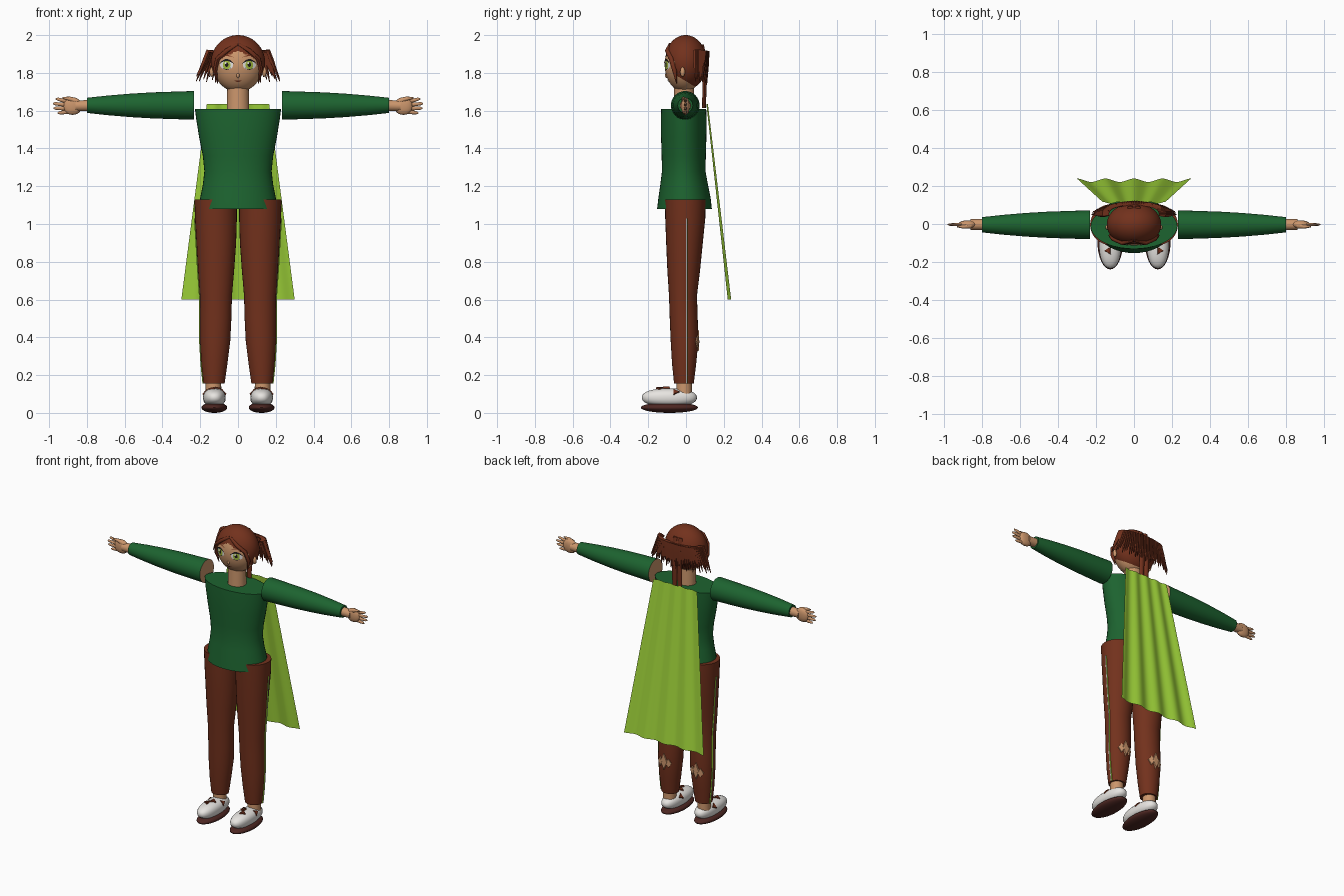
import bpy, bmesh, math
from math import sin, cos, pi, sqrt, copysign
from mathutils import Vector, Matrix

if "Cube" in bpy.data.objects:
    bpy.data.objects.remove(bpy.data.objects["Cube"])


def material(name, rgb):
    m = bpy.data.materials.new(name)
    m.use_nodes = True
    m.diffuse_color = (*rgb, 1)
    m.node_tree.nodes["Principled BSDF"].inputs["Base Color"].default_value = (*rgb, 1)
    return m


skin = material("skin", (0.6, 0.305, 0.15))
russet = material("russet", (0.17, 0.031, 0.012))
green = material("forest green", (0.012, 0.125, 0.029))
lime = material("lime", (0.35, 0.66, 0.042))
iris_green = material("iris green", (0.36, 0.5, 0.045))
white = material("white", (0.8, 0.78, 0.75))
sole_brown = material("dark brown", (0.075, 0.02, 0.016))
ink = material("ink", (0.012, 0.01, 0.01))


def finish(name, bm, *mats):
    me = bpy.data.meshes.new(name)
    bm.to_mesh(me)
    bm.free()
    for m in mats:
        me.materials.append(m)
    ob = bpy.data.objects.new(name, me)
    bpy.context.collection.objects.link(ob)
    bpy.ops.object.select_all(action="DESELECT")
    ob.select_set(True)
    bpy.context.view_layer.objects.active = ob
    bpy.ops.object.shade_smooth_by_angle(angle=math.radians(45))


def bridge(bm, rings, cap=True):
    n = len(rings[0])
    for a, b in zip(rings, rings[1:]):
        for i in range(n):
            j = (i + 1) % n
            bm.faces.new((a[i], a[j], b[j], b[i]))
    if cap:
        bm.faces.new(rings[0][::-1])
        bm.faces.new(rings[-1])
    bmesh.ops.recalc_face_normals(bm, faces=bm.faces)


def circle(n):
    return [2 * pi * i / n for i in range(n)]


def loft(bm, sections, n):
    """Vertical stack of ellipses: (z, centre x, centre y, radius x, radius y)."""
    rings = [[bm.verts.new((cx + rx * cos(a), cy + ry * sin(a), z)) for a in circle(n)]
             for z, cx, cy, rx, ry in sections]
    bridge(bm, rings)


def tube(bm, points, radii, n=6, flat=1.0):
    """Tapered strand along a path; flat squashes it along y."""
    pts = [Vector(p) for p in points]
    rings = []
    for i, p in enumerate(pts):
        d = (pts[min(i + 1, len(pts) - 1)] - pts[max(i - 1, 0)]).normalized()
        u = d.cross(Vector((0, 1, 0)))
        u = u.normalized() if u.length > 0.01 else Vector((1, 0, 0))
        v = d.cross(u)
        rings.append([bm.verts.new(p + radii[i] * (u * cos(a) + v * sin(a) * flat)) for a in circle(n)])
    bridge(bm, rings)


def ellipsoid(bm, centre, radii, u=32, v=20, power=1.0):
    """Sphere scaled to the radii; a power under one makes it boxier."""
    ball = bmesh.ops.create_uvsphere(bm, u_segments=u, v_segments=v, radius=1)["verts"]
    for p in ball:
        p.co = [c + r * copysign(abs(k) ** power, k) for c, r, k in zip(centre, radii, p.co)]


# Torso with waist and flared hem
bm = bmesh.new()
loft(bm, [(1.08, 0, -0.008, 0.208, 0.145), (1.14, 0, -0.008, 0.2, 0.138), (1.21, 0, -0.01, 0.186, 0.126),
          (1.28, 0, -0.012, 0.178, 0.115), (1.36, 0, -0.012, 0.186, 0.117), (1.46, 0, -0.012, 0.206, 0.12),
          (1.56, 0, -0.012, 0.222, 0.121), (1.61, 0, -0.012, 0.228, 0.119)], 40)
finish("shirt", bm, green)

# Neck
bm = bmesh.new()
loft(bm, [(1.58, 0, -0.01, 0.06, 0.055), (1.76, 0, -0.01, 0.056, 0.052)], 24)
finish("neck", bm, skin)

leg_sections = [(0.155, 0.127, -0.011, 0.056, 0.052), (0.26, 0.125, -0.01, 0.069, 0.064),
                (0.38, 0.121, -0.008, 0.08, 0.073), (0.5, 0.118, -0.012, 0.083, 0.074),
                (0.62, 0.117, -0.016, 0.085, 0.074), (0.76, 0.116, -0.012, 0.096, 0.087),
                (0.9, 0.115, -0.008, 0.105, 0.097), (1.03, 0.117, -0.004, 0.111, 0.106),
                (1.13, 0.119, -0.004, 0.112, 0.108)]
for s, side in ((1, "left"), (-1, "right")):
    bm = bmesh.new()
    loft(bm, [(z, s * cx, cy, rx, ry) for z, cx, cy, rx, ry in leg_sections], 32)
    finish(side + "_trouser_leg", bm, russet)

    # Raised piping down the outer seam: white edge, lime flanks
    bm = bmesh.new()
    rows = [[bm.verts.new((s * (cx + rx + dx), 0.003 + dy, z))
             for dx, dy in ((-0.003, -0.004), (0.005, -0.003), (0.005, 0.003), (-0.003, 0.004))]
            for z, cx, cy, rx, ry in leg_sections[:-1]]
    for a, b in zip(rows, rows[1:]):
        for i in range(3):
            bm.faces.new((a[i], a[i + 1], b[i + 1], b[i])).material_index = int(i != 1)
    bmesh.ops.recalc_face_normals(bm, faces=bm.faces)
    finish(side + "_seam_piping", bm, white, lime)

    # Diamond skin patches on the calf
    bm = bmesh.new()
    for dx, dz, w, h in ((-0.03, -0.004, 0.022, 0.032), (0, 0.004, 0.026, 0.058), (0.03, -0.002, 0.022, 0.034)):
        y = -0.008 + 0.073 * sqrt(1 - (dx / 0.08) ** 2)
        tilt = Matrix.Rotation(-0.4 * copysign(1, dx) * bool(dx), 4, "Z")
        bmesh.ops.create_cone(bm, cap_ends=True, segments=4, radius1=1, radius2=0.9, depth=1,
                              matrix=Matrix.Translation((s * 0.121 + dx, y, 0.38 + dz)) @ tilt
                              @ Matrix.Diagonal((w, 0.009, h, 1)) @ Matrix.Rotation(-pi / 2, 4, "X"))
    finish(side + "_calf_patch", bm, skin)

    bm = bmesh.new()
    loft(bm, [(0.09, s * 0.13, -0.01, 0.042, 0.042), (0.165, s * 0.13, -0.01, 0.041, 0.041)], 20)
    finish(side + "_ankle", bm, skin)

    # Shoe, sole and lace tabs
    bm = bmesh.new()
    ellipsoid(bm, (s * 0.125, -0.088, 0.081), (0.06, 0.146, 0.049), power=0.88)
    finish(side + "_shoe", bm, white)
    bm = bmesh.new()
    ellipsoid(bm, (s * 0.125, -0.088, 0.028), (0.068, 0.151, 0.028))
    finish(side + "_sole", bm, sole_brown)
    bm = bmesh.new()
    for dx, y, z, turn in ((0.01, -0.14, 0.128, 0.5), (-0.012, -0.105, 0.13, -0.5),
                           (0.047, -0.055, 0.109, 0), (-0.047, -0.055, 0.109, 0)):
        bmesh.ops.create_cone(bm, cap_ends=True, segments=3, radius1=0.024, radius2=0.02, depth=0.014,
                              matrix=Matrix.Translation((s * (0.125 + dx), y, z))
                              @ Matrix.Rotation(s * dx * 18, 4, "Y") @ Matrix.Rotation(s * turn, 4, "Z"))
    finish(side + "_laces", bm, russet)

    # Sleeve, with a bare inner end
    bm = bmesh.new()
    xs = (0.232, 0.33, 0.45, 0.57, 0.69, 0.8)
    tube(bm, [(s * x, -0.004, 1.628) for x in xs], (0.076, 0.073, 0.069, 0.062, 0.052, 0.04), 32)
    for f in bm.faces:
        f.material_index = int(abs(f.calc_center_median().x) < 0.235)
    finish(side + "_sleeve", bm, green, skin)

    # Hand: wrist, flattened palm, fanned fingers and thumb
    bm = bmesh.new()
    tube(bm, [(s * 0.78, -0.003, 1.627), (s * 0.86, -0.003, 1.625)], (0.03, 0.028), 16)
    ellipsoid(bm, (s * 0.876, -0.003, 1.624), (0.048, 0.022, 0.046), 24, 14, 0.9)
    for k, tip in enumerate((0.955, 0.976, 0.98, 0.965)):
        dz = (k - 1.5) * 0.018
        mid = (0.9 + tip) / 2
        tube(bm, [(s * 0.89, -0.003, 1.622 + dz), (s * mid, -0.003, 1.623 + dz * 1.2),
                  (s * (tip - 0.01), -0.003, 1.625 + dz * 1.35), (s * tip, -0.003, 1.625 + dz * 1.4)],
             (0.011, 0.01, 0.008, 0.003), 8, 0.8)
    tube(bm, [(s * 0.86, -0.008, 1.652), (s * 0.895, -0.014, 1.664), (s * 0.93, -0.014, 1.668)],
         (0.016, 0.011, 0.004), 8)
    finish(side + "_hand", bm, skin)

# Cape with folds
bm = bmesh.new()
cols, steps = 48, 8
grid = []
for r in range(steps + 1):
    t = r / steps
    grid.append([bm.verts.new(((2 * c / cols - 1) * (0.165 + 0.135 * t),
                               0.112 + 0.118 * t + (0.004 + 0.005 * t) * cos(8 * pi * c / cols),
                               1.635 - 1.035 * t)) for c in range(cols + 1)])
for a, b in zip(grid, grid[1:]):
    for i in range(cols):
        bm.faces.new((a[i], b[i], b[i + 1], a[i + 1]))
finish("cape", bm, lime)

# Head with a small nose and ears
HC, HR = Vector((0, -0.01, 1.845)), Vector((0.133, 0.103, 0.146))
bm = bmesh.new()
ellipsoid(bm, HC, HR, 48, 32)
ellipsoid(bm, (0, -0.101, 1.787), (0.009, 0.01, 0.014), 12, 8)
for s in (1, -1):
    ellipsoid(bm, (s * 0.139, -0.018, 1.805), (0.012, 0.013, 0.026), 12, 8)
finish("head", bm, skin)

# Hair cap with a parted fringe
bm = bmesh.new()
ellipsoid(bm, (0, -0.002, 1.855), (0.143, 0.113, 0.145), 96, 64)


def bare(f):
    c = f.calc_center_median()
    if c.y > -0.058:
        return c.z < 1.735 - 0.4 * min(c.y, 0.06)
    return c.z < 1.92 - 0.5 * abs(c.x)


bmesh.ops.delete(bm, geom=[f for f in bm.faces if bare(f)], context="FACES")
finish("hair_cap", bm, russet)

# Loose strands round the back, sweeping out at the sides
bm = bmesh.new()
for i in range(37):
    a = pi * i / 36
    flare = abs(cos(a)) ** 3
    reach = (1.0, 1.06 + 0.14 * flare, 1.06 + 0.3 * flare, 1.06 + 0.62 * flare)
    heights = (1.91, 1.915, 1.86, 1.745 + 0.01 * flare + 0.014 * (i % 3))
    tube(bm, [(0.132 * k * cos(a), 0.015 + 0.09 * min(k, 1.08) * sin(a) + 0.035 * flare, z)
              for k, z in zip(reach, heights)], (0.008, 0.014, 0.013, 0.002), 5)
# Side locks framing the face, from the parting to the jaw
for s in (1, -1):
    tube(bm, [(s * 0.002, -0.085, 1.952), (s * 0.06, -0.1, 1.917), (s * 0.108, -0.078, 1.875),
              (s * 0.122, -0.06, 1.81), (s * 0.108, -0.05, 1.745)], (0.008, 0.012, 0.013, 0.012, 0.002), 8)
finish("hair_strands", bm, russet)

# Long tail down the back
bm = bmesh.new()
for x in (-0.019, 0.019):
    tube(bm, [(x, 0.085, 1.95), (x, 0.102, 1.85), (x, 0.098, 1.72), (x, 0.095, 1.615)],
         (0.016, 0.019, 0.019, 0.016), 8, 0.6)
finish("hair_tail", bm, russet)


# Painted face details that follow the head
def on_face(x, z, lift):
    k = 1 - (x / HR.x) ** 2 - ((z - HC.z) / HR.z) ** 2
    return (x, HC.y - HR.y * sqrt(max(k, 0)) - lift, z)


def oval(name, x, z, rx, rz, lift, mat):
    bm = bmesh.new()
    rings = [[bm.verts.new(on_face(x + rx * k * cos(a), z + rz * k * sin(a), lift)) for a in circle(24)]
             for k in (1, 0.66, 0.33, 0.05)]
    bridge(bm, rings, False)
    bm.faces.new(rings[-1])
    finish(name, bm, mat)


def stroke(name, x, z, width, rise, thick, mat, lift=0.004):
    bm = bmesh.new()
    pairs = []
    for i in range(13):
        t = i / 6 - 1
        w = thick * (1.1 - t * t)
        mid = z + rise * (1 - t * t)
        pairs.append([bm.verts.new(on_face(x + width * t, mid + d * w, lift)) for d in (-0.5, 0.5)])
    for a, b in zip(pairs, pairs[1:]):
        bm.faces.new((a[0], b[0], b[1], a[1]))
    finish(name, bm, mat)


for s, side in ((1, "left"), (-1, "right")):
    x = s * 0.06
    oval(side + "_eye_white", x, 1.842, 0.035, 0.025, 0.002, white)
    oval(side + "_iris", x, 1.842, 0.02, 0.024, 0.003, iris_green)
    oval(side + "_pupil", x, 1.844, 0.009, 0.012, 0.004, ink)
    oval(side + "_eye_glint", x - 0.006, 1.853, 0.005, 0.006, 0.005, white)
    stroke(side + "_upper_lash", x, 1.847, 0.039, 0.021, 0.01, ink, 0.005)
    stroke(side + "_lower_lash", x, 1.833, 0.028, -0.015, 0.003, ink, 0.005)
    stroke(side + "_brow", x, 1.882, 0.036, 0.01, 0.006, russet)
stroke("mouth", 0, 1.76, 0.02, -0.004, 0.008, russet)
